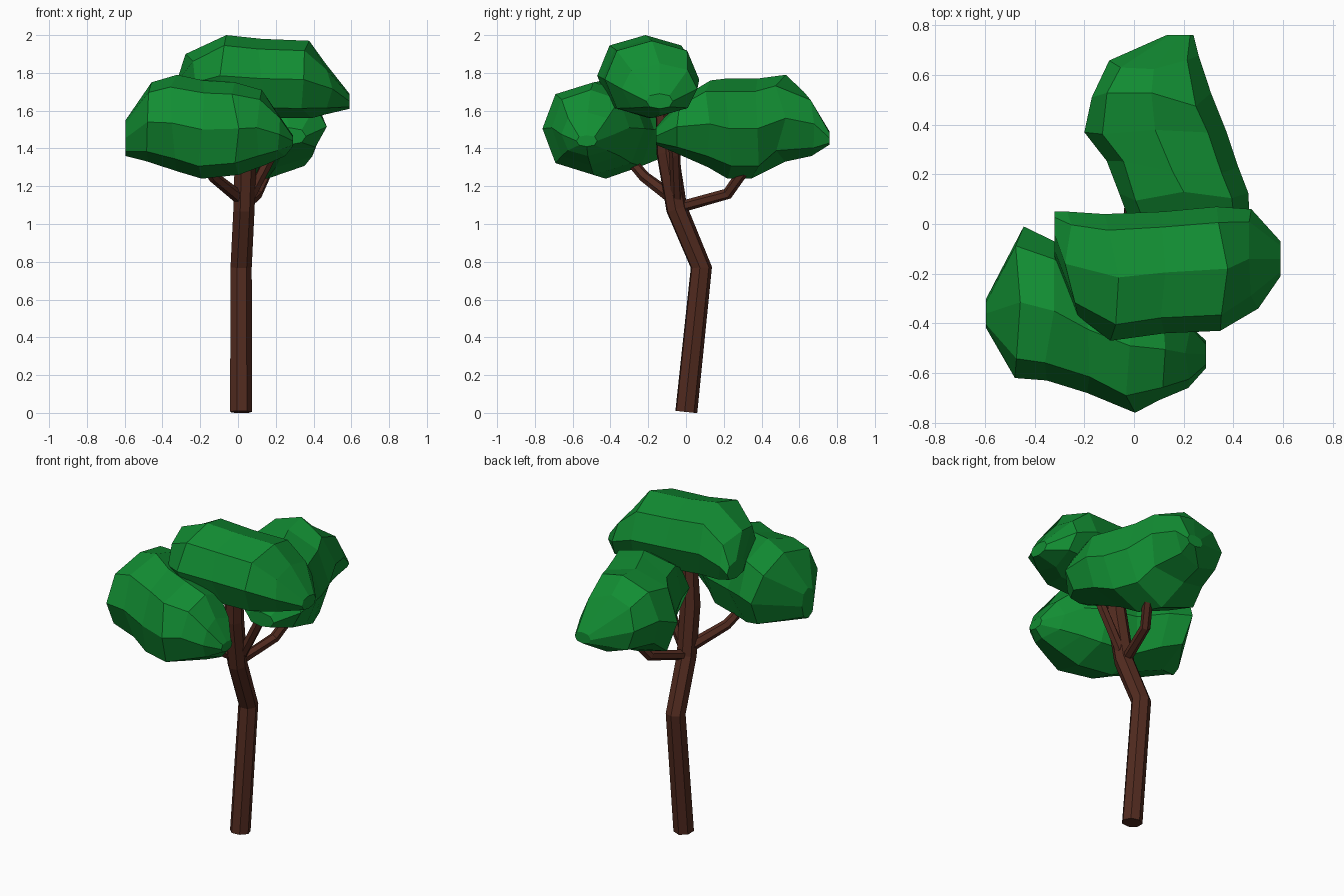
import bpy, bmesh, random
from math import cos, sin, pi, copysign
from mathutils import Vector

if "Cube" in bpy.data.objects:
    bpy.data.objects.remove(bpy.data.objects["Cube"])

random.seed(4)


def material(name, color):
    m = bpy.data.materials.new(name)
    m.diffuse_color = color
    m.use_nodes = True
    m.node_tree.nodes["Principled BSDF"].inputs["Base Color"].default_value = m.diffuse_color
    return m


bark = material("bark_brown", (0.085, 0.024, 0.014, 1))
leaf = material("leaf_green", (0.006, 0.27, 0.033, 1))


def loft(name, rings, mat):
    """Skin a list of equal rings and cap both ends, flat shaded."""
    bm = bmesh.new()
    vs = [[bm.verts.new(p) for p in r] for r in rings]
    n = len(vs[0])
    for a, b in zip(vs, vs[1:]):
        for i in range(n):
            j = (i + 1) % n
            bm.faces.new((a[i], a[j], b[j], b[i]))
    bm.faces.new(vs[0][::-1])
    bm.faces.new(vs[-1])
    bmesh.ops.recalc_face_normals(bm, faces=bm.faces)
    me = bpy.data.meshes.new(name)
    bm.to_mesh(me)
    bm.free()
    me.materials.append(mat)
    ob = bpy.data.objects.new(name, me)
    bpy.context.collection.objects.link(ob)
    return ob


def limb(name, path, sides=7):
    """Tapered tube along (x, y, z, radius) points."""
    pts = [Vector(p[:3]) for p in path]
    rings = []
    for i, p in enumerate(pts):
        d = (pts[min(i + 1, len(pts) - 1)] - pts[max(i - 1, 0)]).normalized()
        u = d.cross(Vector((0.9, 0.1, 0.05))).normalized()
        v = d.cross(u)
        rings.append([p + path[i][3] * (u * cos(2 * pi * k / sides) + v * sin(2 * pi * k / sides))
                      for k in range(sides)])
    return loft(name, rings, bark)


def foliage(name, slices, along):
    """Faceted clump from slices: position, side min/max, z min/max."""
    rings = []
    full = lambda t: copysign(abs(t) ** 0.85, t) if abs(t) > 1e-6 else 0
    for s, a0, a1, z0, z1 in slices:
        ring = []
        for k in range(8):
            t = 2 * pi * k / 8
            a = (a0 + a1) / 2 + (a1 - a0) / 2 * full(cos(t))
            z = (z0 + z1) / 2 + (z1 - z0) / 2 * full(sin(t))
            q = s + random.uniform(-0.03, 0.03) * (s not in (slices[0][0], slices[-1][0]))
            ring.append((q, a, z) if along == "x" else (a, q, z))
        rings.append(ring)
    return loft(name, rings, leaf)


# trunk with a bend, and three branches
limb("trunk", [(0.015, 0.0, 0.005, 0.06), (0.015, 0.08, 0.77, 0.058),
               (0.03, -0.05, 1.08, 0.058), (0.04, -0.10, 1.38, 0.06), (0.06, -0.12, 1.68, 0.045)])
limb("back_branch", [(0.03, -0.03, 1.09, 0.03), (0.10, 0.22, 1.16, 0.03), (0.19, 0.36, 1.36, 0.03)], 6)
limb("front_branch", [(0.02, -0.06, 1.13, 0.035), (-0.13, -0.22, 1.25, 0.03), (-0.22, -0.35, 1.40, 0.025)], 6)
limb("upper_branch", [(0.06, -0.05, 1.14, 0.03), (0.18, -0.06, 1.37, 0.03), (0.30, -0.10, 1.68, 0.025)], 6)

# leaf clumps
foliage("front_foliage", [
    (-0.595, -0.42, -0.30, 1.36, 1.55), (-0.46, -0.62, -0.01, 1.33, 1.75),
    (-0.34, -0.63, -0.07, 1.28, 1.79), (-0.19, -0.68, -0.17, 1.24, 1.76),
    (-0.02, -0.76, -0.22, 1.26, 1.75), (0.12, -0.71, -0.30, 1.31, 1.71),
    (0.22, -0.66, -0.38, 1.36, 1.59), (0.29, -0.58, -0.47, 1.41, 1.47)], "x")
foliage("top_foliage", [
    (-0.32, -0.13, 0.05, 1.66, 1.77), (-0.25, -0.37, 0.05, 1.60, 1.90),
    (-0.09, -0.47, 0.04, 1.57, 2.00), (0.13, -0.44, 0.05, 1.56, 1.98),
    (0.36, -0.43, 0.07, 1.56, 1.97), (0.49, -0.34, 0.06, 1.58, 1.85),
    (0.59, -0.21, -0.07, 1.61, 1.69)], "x")
foliage("back_foliage", [
    (-0.16, 0.18, 0.36, 1.42, 1.51), (-0.02, 0.0, 0.47, 1.37, 1.66),
    (0.10, -0.06, 0.46, 1.30, 1.76), (0.23, -0.11, 0.42, 1.24, 1.77),
    (0.36, -0.20, 0.37, 1.24, 1.77), (0.50, -0.17, 0.31, 1.33, 1.79),
    (0.65, -0.10, 0.26, 1.36, 1.70), (0.76, 0.13, 0.24, 1.42, 1.49)], "y")
